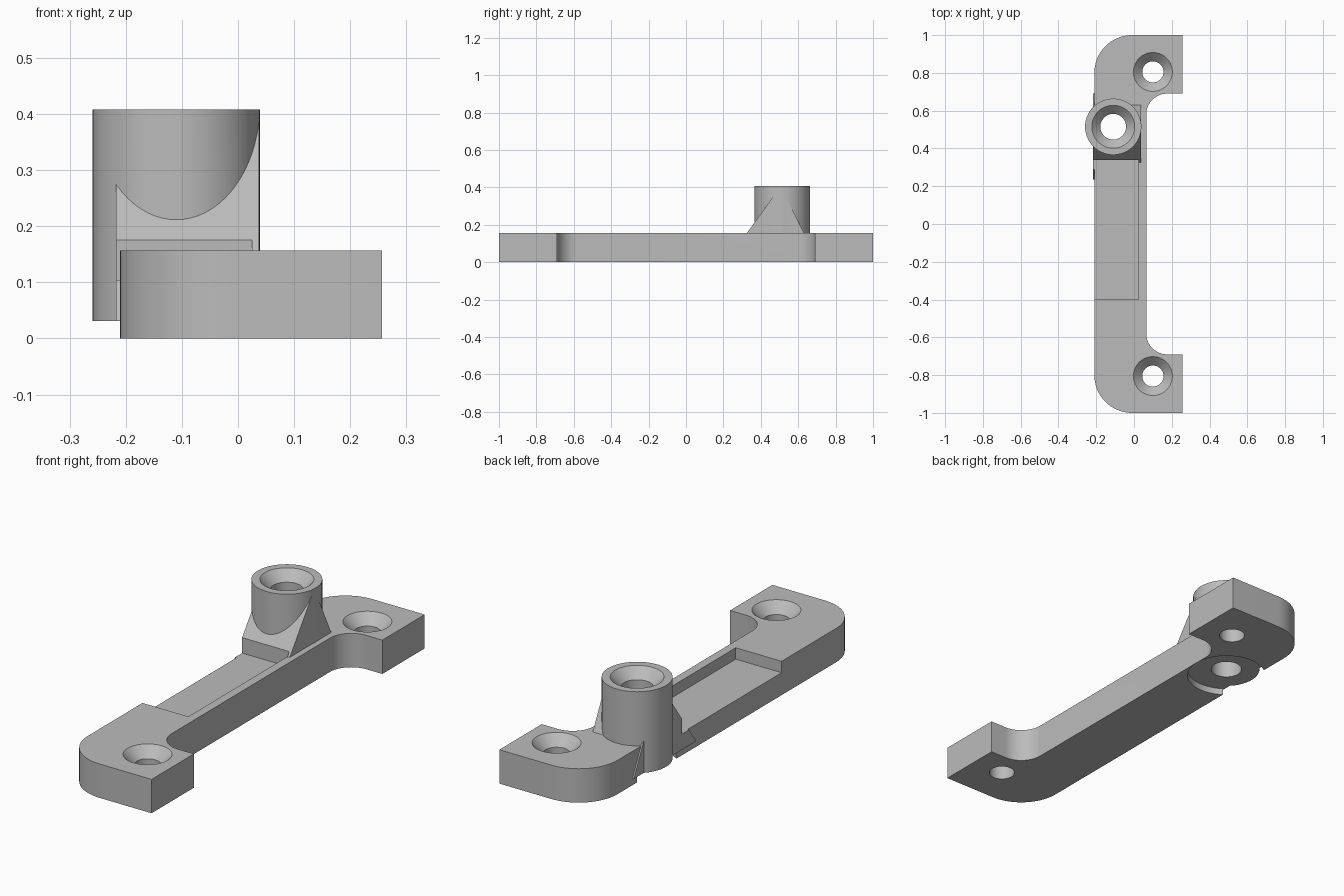
import bpy
import bmesh
import math

old = bpy.data.objects.get("Cube")
if old:
    bpy.data.objects.remove(old)

grey = bpy.data.materials.new("plain_grey")
grey.use_nodes = True
COLOUR = (0.5, 0.5, 0.5, 1)
grey.diffuse_color = COLOUR
grey.node_tree.nodes["Principled BSDF"].inputs["Base Color"].default_value = COLOUR

THICK = 0.157          # plate thickness
UNDER = 0.031          # height of the underside recess
BOSS = (-0.11, 0.515)  # centre of the boss
BOSS_TOP = 0.408


def add_object(name, bm):
    bmesh.ops.recalc_face_normals(bm, faces=bm.faces)
    mesh = bpy.data.meshes.new(name)
    bm.to_mesh(mesh)
    bm.free()
    mesh.materials.append(grey)
    obj = bpy.data.objects.new(name, mesh)
    bpy.context.collection.objects.link(obj)
    return obj


def extrude(name, points, offset):
    """Closed 3D outline pushed along an offset."""
    bm = bmesh.new()
    face = bm.faces.new([bm.verts.new(p) for p in points])
    made = bmesh.ops.extrude_face_region(bm, geom=[face])["geom"]
    verts = [v for v in made if isinstance(v, bmesh.types.BMVert)]
    bmesh.ops.translate(bm, verts=verts, vec=offset)
    return add_object(name, bm)


def lathe(name, centre, profile, sides=72):
    """Solid of revolution from (radius, z) rings."""
    bm = bmesh.new()
    rings = []
    for r, z in profile:
        angles = [2 * math.pi * i / sides for i in range(sides)]
        rings.append([bm.verts.new((centre[0] + r * math.cos(a),
                                    centre[1] + r * math.sin(a), z)) for a in angles])
    for low, high in zip(rings, rings[1:]):
        for i in range(sides):
            j = (i + 1) % sides
            bm.faces.new((low[i], low[j], high[j], high[i]))
    bm.faces.new(rings[0])
    bm.faces.new(rings[-1])
    return add_object(name, bm)


def arc(cx, cy, r, start, end, steps=18):
    angles = [math.radians(start + (end - start) * i / steps) for i in range(steps + 1)]
    return [(cx + r * math.cos(a), cy + r * math.sin(a)) for a in angles]


def combine(target, tool, operation):
    mod = target.modifiers.new(operation, 'BOOLEAN')
    mod.operation = operation
    mod.solver = 'EXACT'
    mod.object = tool
    bpy.context.view_layer.objects.active = target
    bpy.ops.object.modifier_apply(modifier=mod.name)
    bpy.data.objects.remove(tool)


def screw_hole(name, centre, top, hole, rim):
    """Cutter for a through hole with a 45 degree countersink."""
    depth = rim - hole
    return lathe(name, centre, [(hole, -0.1), (hole, top - depth),
                                (rim, top), (rim, top + 0.1)])


# C-shaped plate: half outline mirrored to the front
half = [(0.257, 0.69)] + [(0.257, 1.0)] + arc(-0.01, 0.8, 0.2, 90, 180)
half = arc(0.175, 0.58, 0.11, 180, 90) + half
outline = half + [(x, -y) for x, y in reversed(half)]
bracket = extrude("bracket", [(x, y, 0) for x, y in outline], (0, 0, THICK))

# Wedge gusset that carries the boss
gusset = extrude("gusset", [(-0.217, 0.235, UNDER), (-0.217, 0.692, UNDER),
                            (-0.217, 0.507, BOSS_TOP - 0.002)], (0.254, 0, 0))
combine(bracket, gusset, 'UNION')

# Shallow open pocket along the spine
pocket = extrude("pocket", [(-0.4, -0.4, 0.104), (0.025, -0.4, 0.104),
                            (0.025, 0.34, 0.104), (-0.4, 0.34, 0.104)], (0, 0, 0.5))
combine(bracket, pocket, 'DIFFERENCE')

# Round boss
boss = lathe("boss", BOSS, [(0.149, 0.015), (0.149, BOSS_TOP)])
combine(bracket, boss, 'UNION')

# Round recess under the boss, breaking out on both sides
recess = lathe("recess", BOSS, [(0.175, -0.1), (0.175, UNDER)])
combine(bracket, recess, 'DIFFERENCE')

# Countersunk holes in the boss and both feet
combine(bracket, screw_hole("boss_hole", BOSS, BOSS_TOP, 0.068, 0.1135), 'DIFFERENCE')
for side in (-1, 1):
    cutter = screw_hole("foot_hole", (0.1, side * 0.805), THICK, 0.056, 0.103)
    combine(bracket, cutter, 'DIFFERENCE')

bpy.ops.object.select_all(action='DESELECT')
bracket.select_set(True)
bpy.context.view_layer.objects.active = bracket
bpy.ops.object.shade_smooth_by_angle(angle=math.radians(15))
